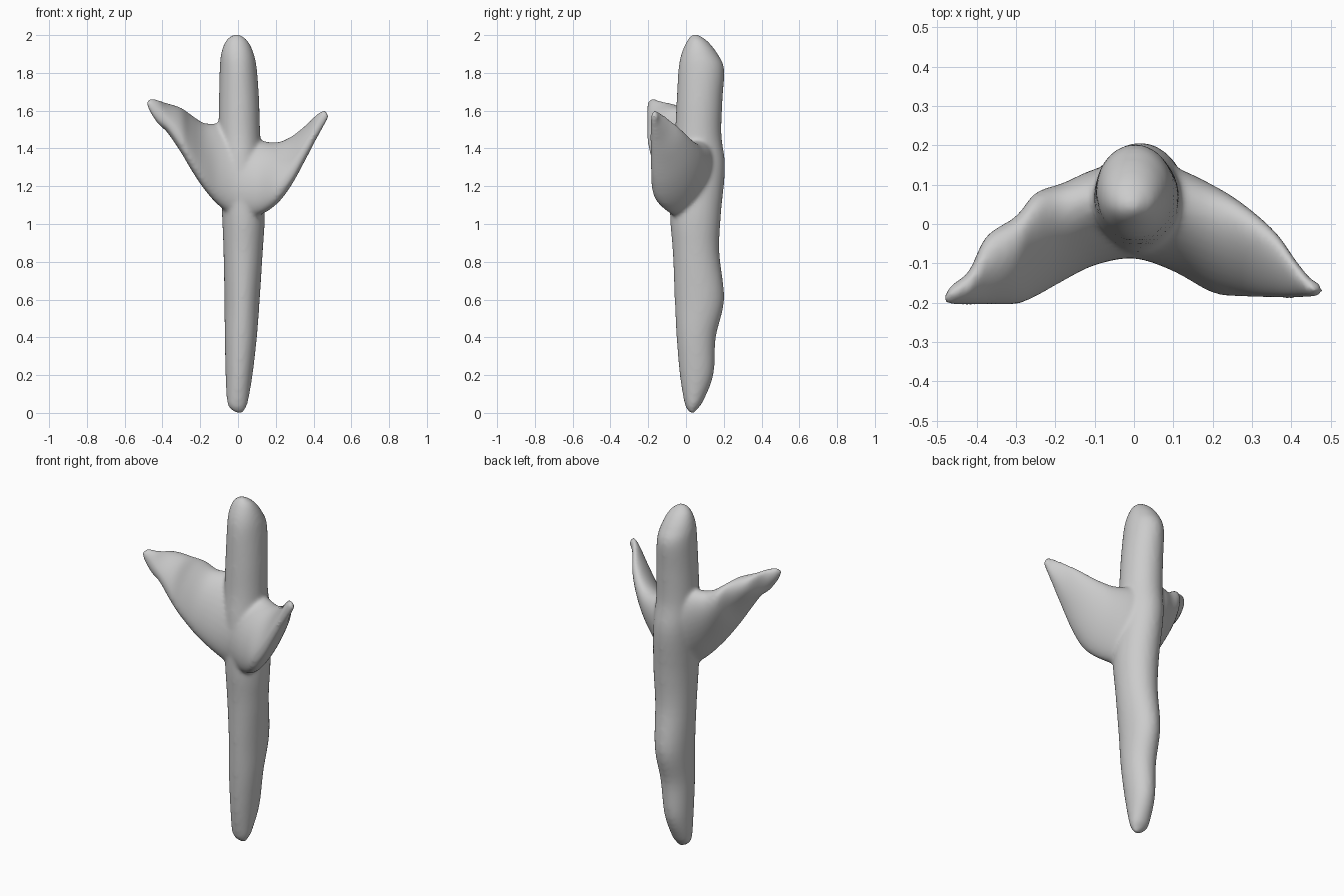
import bpy, bmesh, math
from mathutils import Vector

SIDES = 32


def spline(rows, steps=5):
    """Catmull-Rom interpolation through rows of numbers."""
    out = []
    for i in range(len(rows) - 1):
        a, b = rows[max(i - 1, 0)], rows[i]
        c, d = rows[i + 1], rows[min(i + 2, len(rows) - 1)]
        for k in range(steps):
            t = k / steps
            out.append([0.5 * (2 * q + (r - p) * t + (2 * p - 5 * q + 4 * r - s) * t * t
                        + (3 * q - p - 3 * r + s) * t ** 3) for p, q, r, s in zip(a, b, c, d)])
    out.append(list(rows[-1]))
    return out


def loft(bm, rings):
    """Skin closed rings of points and cap both ends."""
    loops = [[bm.verts.new(p) for p in ring] for ring in rings]
    for a, b in zip(loops, loops[1:]):
        for i in range(SIDES):
            j = (i + 1) % SIDES
            bm.faces.new((a[i], a[j], b[j], b[i]))
    bm.faces.new(loops[0])
    bm.faces.new(loops[-1])


ANGLES = [2 * math.pi * i / SIDES for i in range(SIDES)]


def shaft_ring(row):
    z, x0, x1, y0, y1 = row
    return [Vector(((x0 + x1) / 2 + (x1 - x0) / 2 * math.cos(a),
                    (y0 + y1) / 2 + (y1 - y0) / 2 * math.sin(a), z)) for a in ANGLES]


def wing_ring(row):
    x, z0, z1, y0, y1, lean = row
    h, w = (z1 - z0) / 2, (y1 - y0) / 2
    # leaning oval: the upper edge sits further back than the lower edge
    thick, shear = w * math.sqrt(1 - lean * lean), w * lean
    return [Vector((x, (y0 + y1) / 2 + thick * math.cos(a) + shear * math.sin(a),
                    (z0 + z1) / 2 + h * math.sin(a))) for a in ANGLES]


# Upright shaft: z, x min, x max, y min, y max
shaft = [
    (0.0, -0.01, 0.025, 0.02, 0.045), (0.02, -0.04, 0.038, 0.005, 0.06),
    (0.06, -0.058, 0.053, -0.01, 0.09), (0.2, -0.066, 0.077, -0.033, 0.145),
    (0.4, -0.07, 0.1, -0.05, 0.158), (0.6, -0.072, 0.115, -0.06, 0.202),
    (0.85, -0.077, 0.131, -0.07, 0.177), (1.05, -0.085, 0.142, -0.085, 0.185),
    (1.3, -0.1, 0.13, -0.08, 0.207), (1.47, -0.103, 0.118, -0.06, 0.188),
    (1.65, -0.101, 0.112, -0.05, 0.193), (1.82, -0.097, 0.1, -0.04, 0.202),
    (1.9, -0.09, 0.084, -0.025, 0.168), (1.96, -0.07, 0.058, 0.0, 0.122),
    (1.99, -0.045, 0.03, 0.02, 0.085), (2.003, -0.02, 0.008, 0.035, 0.06)]

# Both wings in one sweep: x, z min, z max, y min, y max, lean
wings = [
    (-0.482, 1.632, 1.65, -0.2, -0.182, 0.0), (-0.465, 1.59, 1.664, -0.206, -0.155, 0.1),
    (-0.42, 1.525, 1.657, -0.206, -0.12, 0.2), (-0.375, 1.485, 1.64, -0.206, -0.03, 0.3),
    (-0.3, 1.375, 1.615, -0.205, 0.02, 0.4), (-0.25, 1.29, 1.58, -0.185, 0.08, 0.45),
    (-0.18, 1.185, 1.535, -0.145, 0.105, 0.45), (-0.1, 1.095, 1.53, -0.105, 0.14, 0.4),
    (0.0, 1.03, 1.5, -0.088, 0.16, 0.3), (0.1, 1.04, 1.45, -0.12, 0.145, 0.4),
    (0.2, 1.1, 1.432, -0.175, 0.1, 0.5), (0.28, 1.2, 1.462, -0.186, 0.05, 0.5),
    (0.36, 1.345, 1.525, -0.19, -0.02, 0.4), (0.41, 1.44, 1.575, -0.19, -0.09, 0.3),
    (0.45, 1.51, 1.603, -0.187, -0.14, 0.1), (0.472, 1.55, 1.59, -0.183, -0.15, 0.0),
    (0.48, 1.565, 1.58, -0.175, -0.16, 0.0)]

bm = bmesh.new()
loft(bm, [shaft_ring(r) for r in spline(shaft)])
loft(bm, [wing_ring(r) for r in spline(wings)])
bmesh.ops.recalc_face_normals(bm, faces=bm.faces)
mesh = bpy.data.meshes.new("winged_shaft")
bm.to_mesh(mesh)
bm.free()
body = bpy.data.objects.new("winged_shaft", mesh)
bpy.context.collection.objects.link(body)

# Fuse the parts and soften the joints
fuse = body.modifiers.new("fuse", 'REMESH')
fuse.mode = 'VOXEL'
fuse.voxel_size = 0.01
fuse.use_smooth_shade = True
soften = body.modifiers.new("soften", 'SMOOTH')
soften.factor = 0.5
soften.iterations = 12
